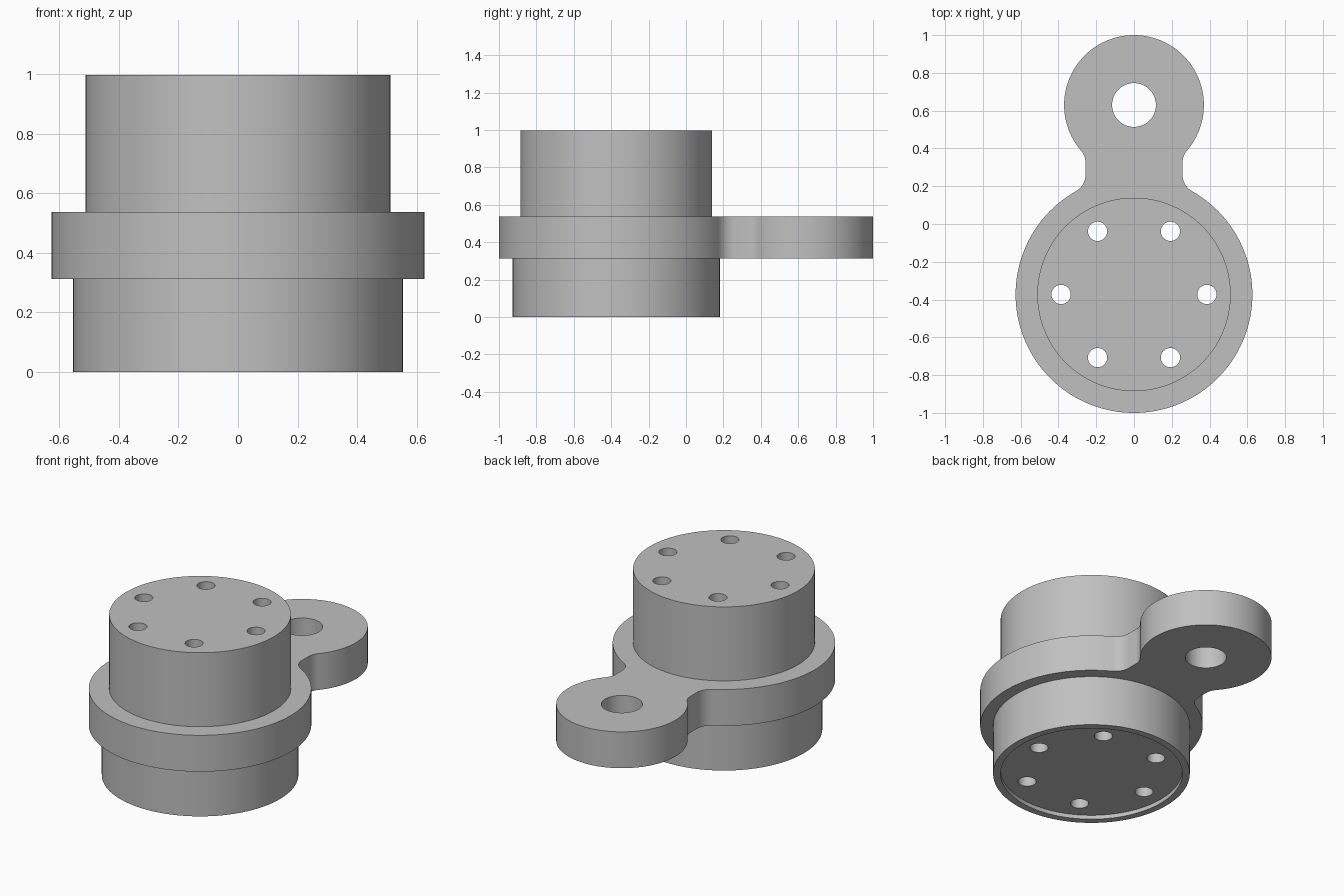
import bpy
import bmesh
from math import sin, cos, pi, sqrt, atan2, radians

if "Cube" in bpy.data.objects:
    bpy.data.objects.remove(bpy.data.objects["Cube"], do_unlink=True)

# Main dimensions
HUB_Y, HUB_R = -0.373, 0.627
EYE_Y, EYE_R = 0.63, 0.37
CORE_R, COLLAR_R = 0.512, 0.554
NECK, FILLET = 0.257, 0.1
PLATE_Z0, PLATE_Z1, TOP = 0.312, 0.538, 0.998
RECESS = 0.025

grey = bpy.data.materials.new("plain_grey")
grey.use_nodes = True
colour = (0.53, 0.53, 0.53, 1)
grey.diffuse_color = colour
grey.node_tree.nodes["Principled BSDF"].inputs["Base Color"].default_value = colour


def arc(cx, cy, r, a0, a1, n):
    """Points along an arc, both ends included."""
    return [(cx + r * cos(a0 + (a1 - a0) * i / n),
             cy + r * sin(a0 + (a1 - a0) * i / n)) for i in range(n + 1)]


def circle(cx, cy, r, n=128):
    return arc(cx, cy, r, 0, 2 * pi, n)[:-1]


def extruded(name, loops, z0, z1):
    """Solid from an outline and its holes, running from z0 to z1."""
    curve = bpy.data.curves.new(name, 'CURVE')
    curve.dimensions = '2D'
    curve.fill_mode = 'BOTH'
    curve.extrude = (z1 - z0) / 2
    for loop in loops:
        spline = curve.splines.new('POLY')
        spline.points.add(len(loop) - 1)
        for point, (x, y) in zip(spline.points, loop):
            point.co = (x, y, 0, 1)
        spline.use_cyclic_u = True
    obj = bpy.data.objects.new(name, curve)
    bpy.context.collection.objects.link(obj)
    obj.location.z = (z0 + z1) / 2
    bpy.ops.object.select_all(action='DESELECT')
    obj.select_set(True)
    bpy.context.view_layer.objects.active = obj
    bpy.ops.object.convert(target='MESH')
    obj = bpy.context.object
    bm = bmesh.new()
    bm.from_mesh(obj.data)
    bmesh.ops.remove_doubles(bm, verts=bm.verts, dist=0.0001)
    bmesh.ops.recalc_face_normals(bm, faces=bm.faces)
    bm.to_mesh(obj.data)
    bm.free()
    obj.data.materials.clear()
    obj.data.materials.append(grey)
    bpy.ops.object.shade_smooth_by_angle(angle=radians(30))
    return obj


# Right half of the plate outline: hub arc, two neck fillets, eye arc
fx = NECK + FILLET
low_y = HUB_Y + sqrt((HUB_R + FILLET) ** 2 - fx ** 2)
high_y = EYE_Y - sqrt((EYE_R + FILLET) ** 2 - fx ** 2)
hub_a = atan2(low_y - HUB_Y, fx)
eye_a = atan2(high_y - EYE_Y, fx)
half = arc(0, HUB_Y, HUB_R, -pi / 2, hub_a, 56)
half += arc(fx, low_y, FILLET, hub_a - pi, -pi, 10)
half += arc(fx, high_y, FILLET, pi, eye_a + pi, 10)
half += arc(0, EYE_Y, EYE_R, eye_a, pi / 2, 48)

# Drop points shared by neighbouring arcs, then mirror to the other side
right = [p for i, p in enumerate(half)
         if i == 0 or abs(p[0] - half[i - 1][0]) + abs(p[1] - half[i - 1][1]) > 0.0001]
outline = right + [(-x, y) for x, y in right[-2:0:-1]]

# Flange plate with the eye hole, fitted round the core
extruded("flange_plate",
         [outline, circle(0, EYE_Y, 0.116, 64), circle(0, HUB_Y, CORE_R)],
         PLATE_Z0, PLATE_Z1)

# Lower collar, its rim standing below the core
extruded("lower_collar",
         [circle(0, HUB_Y, COLLAR_R), circle(0, HUB_Y, CORE_R)], 0, PLATE_Z0)

# Core with six through holes
bolt_holes = [circle(0.386 * cos(k * pi / 3), HUB_Y + 0.386 * sin(k * pi / 3), 0.051, 40)
              for k in range(6)]
extruded("core", [circle(0, HUB_Y, CORE_R)] + bolt_holes, RECESS, TOP)
